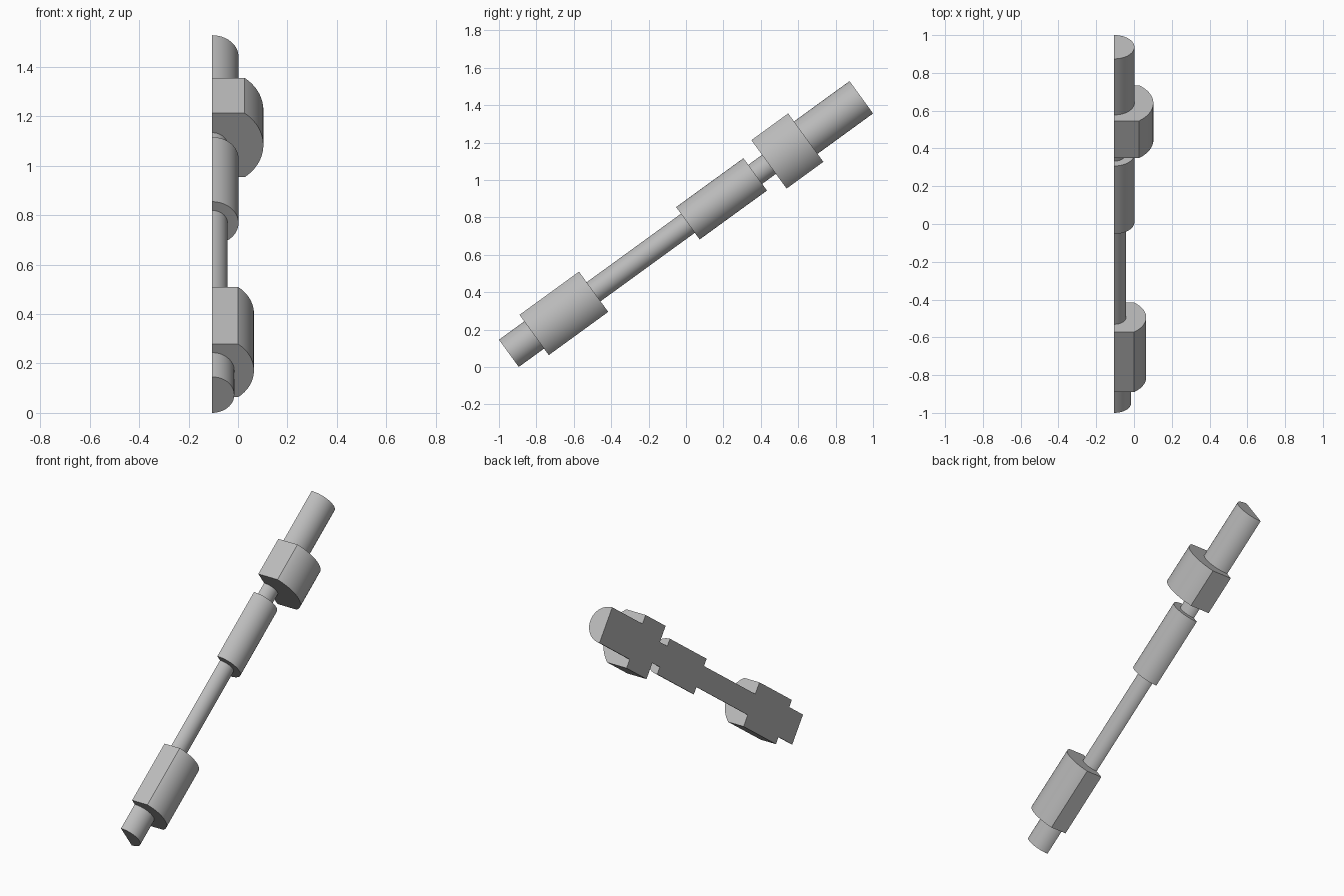
import bpy
import bmesh
from math import asin, cos, sin, pi, radians
from mathutils import Vector

cube = bpy.data.objects.get("Cube")
if cube:
    bpy.data.objects.remove(cube, do_unlink=True)

grey = bpy.data.materials.new("plain grey")
grey.use_nodes = True
colour = (0.5, 0.5, 0.5, 1.0)
grey.diffuse_color = colour
grey.node_tree.nodes["Principled BSDF"].inputs["Base Color"].default_value = colour

# The shaft leans back in the YZ plane; its cut face is flat at the -x side
TILT = radians(36)
ALONG = Vector((0, cos(TILT), sin(TILT)))
ACROSS = Vector((0, -sin(TILT), cos(TILT)))
SIDE = Vector((1, 0, 0))
BASE = Vector((-0.105, -0.947, 0.073))
ARC_STEPS = 32


def half_section(radius, half_height):
    """Half disc, trimmed by two flats when half_height is below the radius."""
    limit = asin(half_height / radius)
    points = []
    for i in range(ARC_STEPS + 1):
        a = -limit + 2 * limit * i / ARC_STEPS
        points.append((radius * cos(a), radius * sin(a)))
    if half_height < radius:
        points = [(0, -half_height)] + points + [(0, half_height)]
    return points


def half_bar(name, start, end, radius, half_height=None, caps=(True, True)):
    """Extrude a half section between two distances along the shaft."""
    section = half_section(radius, half_height or radius)
    bm = bmesh.new()
    rings = [[bm.verts.new(BASE + ALONG * t + SIDE * x + ACROSS * v)
              for x, v in section] for t in (start, end)]
    count = len(section)
    for i in range(count):
        j = (i + 1) % count
        bm.faces.new((rings[0][j], rings[0][i], rings[1][i], rings[1][j]))
    # A cap is left off where a larger neighbour already closes the joint
    if caps[0]:
        bm.faces.new(rings[0])
    if caps[1]:
        bm.faces.new(rings[1][::-1])
    bmesh.ops.recalc_face_normals(bm, faces=bm.faces)
    mesh = bpy.data.meshes.new(name)
    bm.to_mesh(mesh)
    bm.free()
    mesh.materials.append(grey)
    obj = bpy.data.objects.new(name, mesh)
    bpy.context.collection.objects.link(obj)
    bpy.ops.object.select_all(action='DESELECT')
    obj.select_set(True)
    bpy.context.view_layer.objects.active = obj
    bpy.ops.object.shade_smooth_by_angle(angle=pi / 6)
    return obj


# Lower end
half_bar("lower_stub", 0, 0.167, 0.09, caps=(True, False))
half_bar("lower_flatted_collar", 0.167, 0.56, 0.1695, 0.133)
# Middle
half_bar("thin_rod", 0.56, 1.183, 0.063, caps=(False, False))
half_bar("middle_sleeve", 1.183, 1.628, 0.107)
half_bar("thin_neck", 1.628, 1.719, 0.063, caps=(False, False))
# Upper end
half_bar("upper_flatted_collar", 1.719, 1.962, 0.2075, 0.16)
half_bar("upper_shaft", 1.962, 2.329, 0.107, caps=(False, True))
